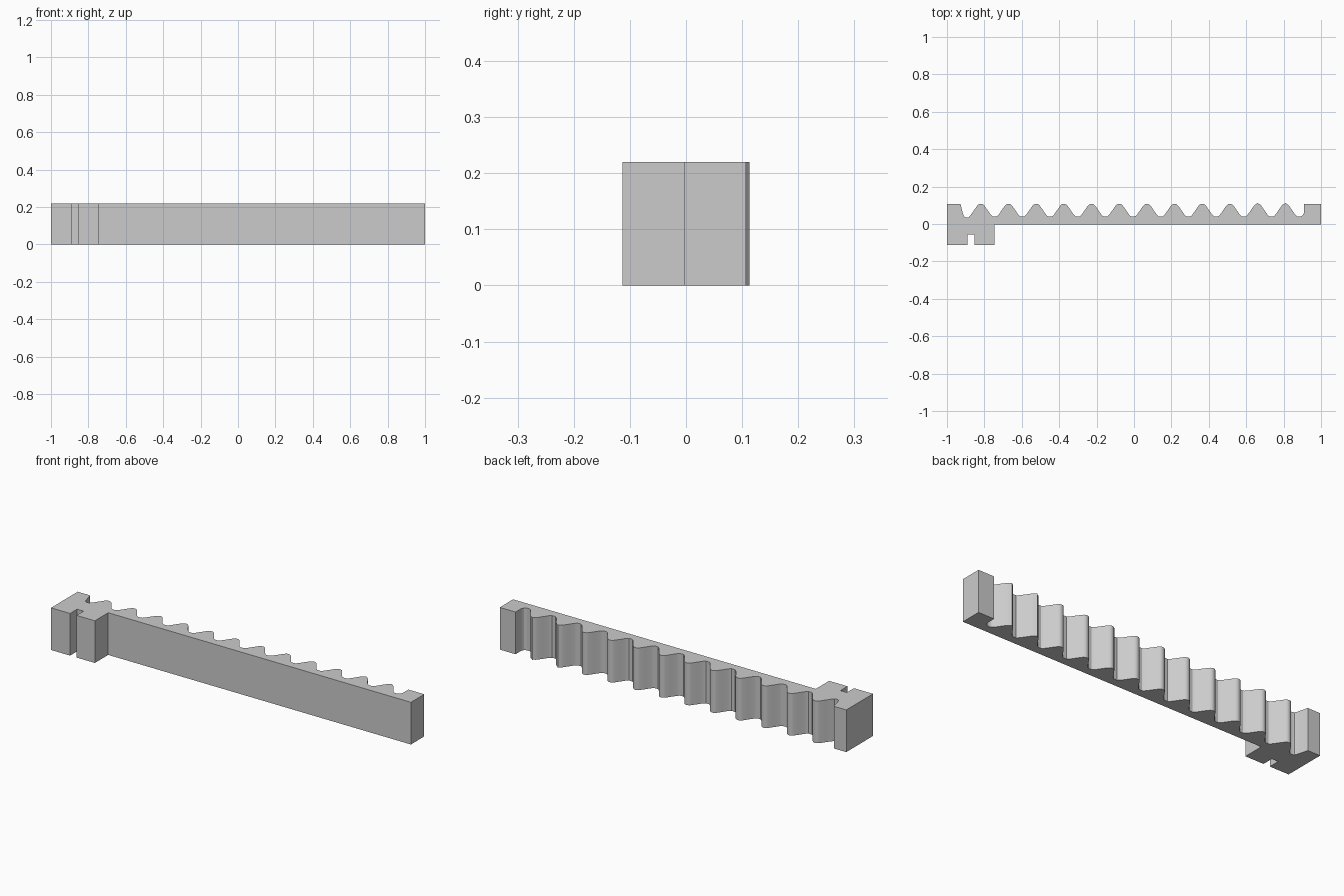
import bpy
import bmesh
import math

HEIGHT = 0.22
PITCH = 0.148
FIRST_TOOTH = -0.819
TEETH = 12

if "Cube" in bpy.data.objects:
    bpy.data.objects.remove(bpy.data.objects["Cube"], do_unlink=True)

grey = bpy.data.materials.new("plain grey")
grey.use_nodes = True
colour = (0.6, 0.6, 0.6, 1)
grey.diffuse_color = colour
grey.node_tree.nodes["Principled BSDF"].inputs["Base Color"].default_value = colour

# Half of one tooth, as distance from its centre line and depth
half_tooth = [(0.059, 0.044), (0.052, 0.051), (0.036, 0.074),
              (0.02, 0.097), (0.014, 0.103), (0.007, 0.107)]


def tooth(x, pointed):
    """Outline of one tooth, from its +x side to its -x side."""
    right = [(x + dx, y) for dx, y in half_tooth]
    left = [(x - dx, y) for dx, y in reversed(half_tooth)]
    tip = [(x, 0.113 if pointed else 0.108)]
    return right + tip + left


# Stepped foot with its slot, then the straight front of the bar
outline = [(-1, -0.113), (-0.89, -0.113), (-0.89, -0.055), (-0.853, -0.055),
           (-0.853, -0.113), (-0.747, -0.113), (-0.747, -0.003), (1, -0.003)]

# Plain end stop and the last gap
outline += [(1, 0.107), (0.909, 0.107), (0.909, 0.06), (0.902, 0.047),
            (0.89, 0.04), (0.875, 0.04)]

# Row of teeth, with a flat gap bottom between neighbours
for i in reversed(range(TEETH)):
    x = FIRST_TOOTH + i * PITCH
    outline += tooth(x, i >= TEETH - 2)
    if i:
        gap = x - PITCH / 2
        outline += [(gap + 0.009, 0.04), (gap - 0.009, 0.04)]

# First gap and the stop above the foot
outline += [(-0.883, 0.036), (-0.895, 0.034), (-0.907, 0.038),
            (-0.913, 0.05), (-0.928, 0.107), (-1, 0.107)]

# Extrude the outline into the solid rack
bm = bmesh.new()
base = bm.faces.new([bm.verts.new((x, y, 0)) for x, y in outline])
top = bmesh.ops.extrude_face_region(bm, geom=[base], use_keep_orig=True)["geom"]
bmesh.ops.translate(bm, vec=(0, 0, HEIGHT),
                    verts=[g for g in top if isinstance(g, bmesh.types.BMVert)])
bmesh.ops.recalc_face_normals(bm, faces=bm.faces)
mesh = bpy.data.meshes.new("toothed_rack")
bm.to_mesh(mesh)
bm.free()
mesh.materials.append(grey)

rack = bpy.data.objects.new("toothed_rack", mesh)
bpy.context.collection.objects.link(rack)
bpy.context.view_layer.objects.active = rack
rack.select_set(True)
bpy.ops.object.shade_smooth_by_angle(angle=math.radians(30))
